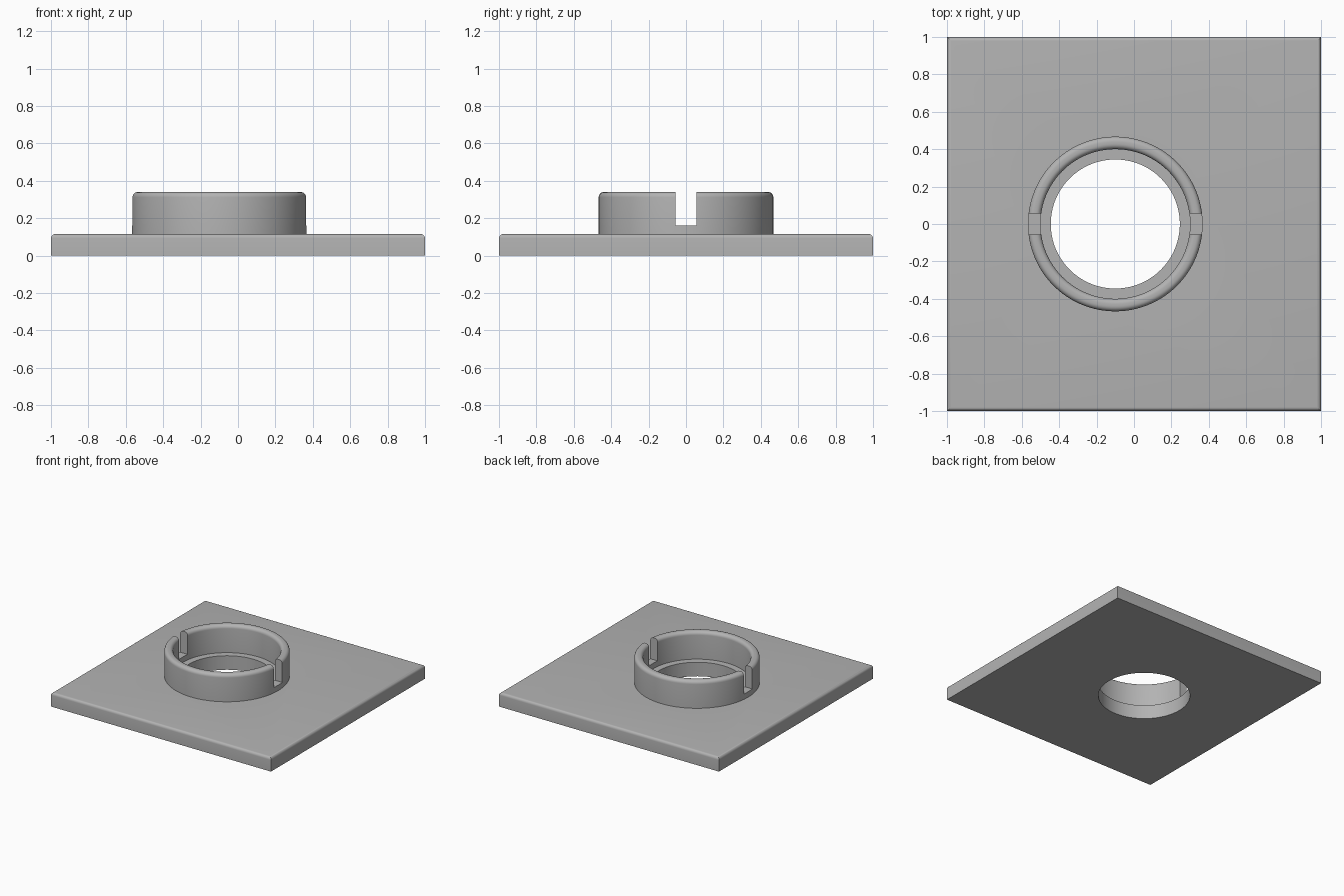
import bpy, bmesh, math

if "Cube" in bpy.data.objects:
    bpy.data.objects.remove(bpy.data.objects["Cube"])

CX = -0.10                      # collar axis
PLATE_H = 0.115
R_HOLE, R_IN, R_OUT = 0.345, 0.40, 0.467
TOP, SLOT_Z, SLOT_W = 0.34, 0.16, 0.11
SEG = 128

grey = bpy.data.materials.new("plain grey")
grey.diffuse_color = (0.45, 0.45, 0.45, 1)
grey.use_nodes = True
grey.node_tree.nodes["Principled BSDF"].inputs["Base Color"].default_value = grey.diffuse_color


def make(name, bm, helper=False):
    bmesh.ops.recalc_face_normals(bm, faces=bm.faces)
    me = bpy.data.meshes.new(name)
    bm.to_mesh(me)
    bm.free()
    me.materials.append(grey)
    ob = bpy.data.objects.new(name, me)
    bpy.context.collection.objects.link(ob)
    ob.hide_render = helper
    return ob


def box(bm, size, centre):
    vs = bmesh.ops.create_cube(bm, size=1)["verts"]
    bmesh.ops.scale(bm, vec=size, verts=vs)
    bmesh.ops.translate(bm, vec=centre, verts=vs)


def lathe(profile):
    # closed profile of (radius, height) spun around the collar axis
    bm = bmesh.new()
    rings = []
    for i in range(SEG):
        a = 2 * math.pi * i / SEG
        rings.append([bm.verts.new((CX + r * math.cos(a), r * math.sin(a), z))
                      for r, z in profile])
    n = len(profile)
    for i in range(SEG):
        p, q = rings[i], rings[(i + 1) % SEG]
        for j in range(n):
            k = (j + 1) % n
            bm.faces.new((p[j], q[j], q[k], p[k]))
    return bm


def boolean(ob, other, operation):
    m = ob.modifiers.new(operation.lower(), 'BOOLEAN')
    m.operation, m.object, m.solver = operation, other, 'EXACT'
    bpy.context.view_layer.objects.active = ob
    bpy.ops.object.modifier_apply(modifier=m.name)
    bpy.data.objects.remove(other, do_unlink=True)


# Square plate with rounded top edges
bm = bmesh.new()
box(bm, (2, 2, PLATE_H), (0, 0, PLATE_H / 2))
rim = [e for e in bm.edges if all(v.co.z > PLATE_H - 0.01 for v in e.verts)]
bmesh.ops.bevel(bm, geom=rim, offset=0.022, segments=5, profile=0.5, affect='EDGES')
plate = make("base_plate", bm)

# Round hole through the plate
bm = bmesh.new()
hole = bmesh.ops.create_cone(bm, cap_ends=True, segments=SEG,
                             radius1=R_HOLE, radius2=R_HOLE, depth=1)
bmesh.ops.translate(bm, vec=(CX, 0, 0), verts=hole["verts"])
boolean(plate, make("hole_cutter", bm, True), 'DIFFERENCE')

# Collar with rounded rim
F = 0.028
steps = [math.pi / 2 * i / 6 for i in range(7)]
profile = [(R_IN, PLATE_H - 0.02), (R_OUT, PLATE_H - 0.02)]
profile += [(R_OUT - F + F * math.cos(a), TOP - F + F * math.sin(a)) for a in steps]
profile += [(R_IN + F - F * math.sin(a), TOP - F + F * math.cos(a)) for a in steps]
collar = make("collar", lathe(profile))

# Two opposite slots in the collar
bm = bmesh.new()
box(bm, (1.4, SLOT_W, 0.4), (CX, 0, SLOT_Z + 0.2))
boolean(collar, make("slot_cutter", bm, True), 'DIFFERENCE')

# Join into one solid
boolean(plate, collar, 'UNION')
plate.name = "flanged_plate"
bpy.ops.object.select_all(action='DESELECT')
plate.select_set(True)
bpy.context.view_layer.objects.active = plate
bpy.ops.object.shade_smooth_by_angle(angle=math.radians(30))
